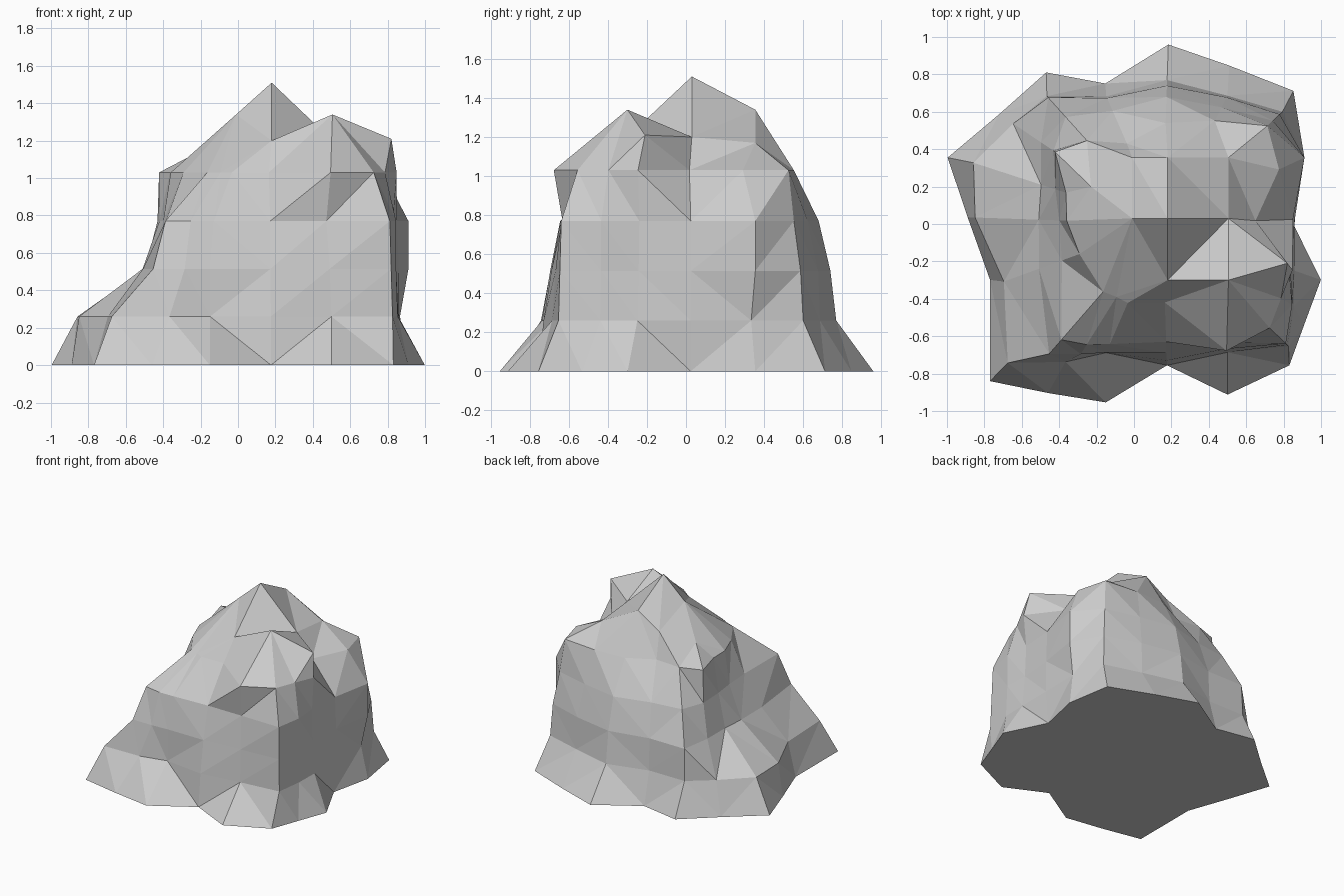
import bpy, bmesh
from math import cos, sin, radians
from mathutils import Vector
from mathutils.geometry import delaunay_2d_cdt

# Boulder described as stacked irregular contours around one axis
CX = 0.15
FOOT = [-19.4, 2, 25, 45.4, 67, 88, 112, 127.4, 146, 162.8, 178, 198, 222.4, 236, 252.5, 272, 291, 312, 325]
LOW = [-19.4, 2, 25, 43, 63, 88, 113.6, 132, 146, 162, 178, 200, 222, 235, 246.5, 272, 297, 316, 328]
BODY = LOW[:12] + [229, 238] + LOW[14:]
RINGS = [
    (0.00, FOOT, [.90, .69, .84, 1.0, .92, .96, .81, 1.02, 1.05, 1.20, 1.04, .967, 1.246, 1.09, 1.0, .756, .977, 1.017, .93]),
    (0.26, LOW, [.75, .71, .79, .88, .77, .77, .745, .92, .96, 1.06, 1.0, .90, 1.11, .90, .75, .73, .77, .94, .83]),
    (0.515, BODY, [.73, .71, .84, .86, .76, .74, .735, .91, .78, .68, .66, .70, .92, .82, .75, .69, .75, .93, .82]),
    (0.77, BODY, [.72, .70, .84, .81, .70, .68, .66, .77, .70, .60, .55, .57, .82, .76, .70, .63, .71, .92, .82]),
    (1.03, BODY, [.74, .50, .69, .77, .62, .54, .47, .60, .69, .54, .51, .47, .48, .46, .46, .42, .76, .80, .75]),
]
# Summit, side spur and the saddle between them
PEAKS = [(.18, .03, 1.51), (-.01, .03, 1.34), (.18, .355, 1.34), (-.01, .355, 1.22),
         (-.23, .2, 1.13), (.505, .355, 1.17), (.505, .03, 1.2), (.18, -.3, 1.2),
         (.505, -.3, 1.34), (.82, -.21, 1.21)]
CREASES = [(6, 7), (6, 8), (6, 9), (8, 9), (0, 7), (0, 2)]

bm = bmesh.new()
rings = []
for z, angles, radii in RINGS:
    rings.append([bm.verts.new((CX + r * cos(radians(a)), r * sin(radians(a)), z))
                  for a, r in zip(angles, radii)])
n = len(FOOT)

# Sides
for low, high in zip(rings, rings[1:]):
    for i in range(n):
        j = (i + 1) % n
        bm.faces.new((low[i], low[j], high[j], high[i]))

# Flat underside
bm.faces.new(rings[0][::-1])

# Craggy top spanning the last contour
cap = rings[-1] + [bm.verts.new(p) for p in PEAKS]
flat = [Vector((v.co.x, v.co.y)) for v in cap]
edges = [(i, (i + 1) % n) for i in range(n)] + [(n + a, n + b) for a, b in CREASES]
result = delaunay_2d_cdt(flat, edges, [], 1, 1e-5)
origin = [o[0] for o in result[3]]
for tri in result[2]:
    bm.faces.new([cap[origin[i]] for i in tri])

bmesh.ops.triangulate(bm, faces=[f for f in bm.faces if len(f.verts) == 4], quad_method='SHORT_EDGE')
bmesh.ops.recalc_face_normals(bm, faces=bm.faces)
mesh = bpy.data.meshes.new("boulder")
bm.to_mesh(mesh)
bm.free()
boulder = bpy.data.objects.new("boulder", mesh)
bpy.context.collection.objects.link(boulder)
